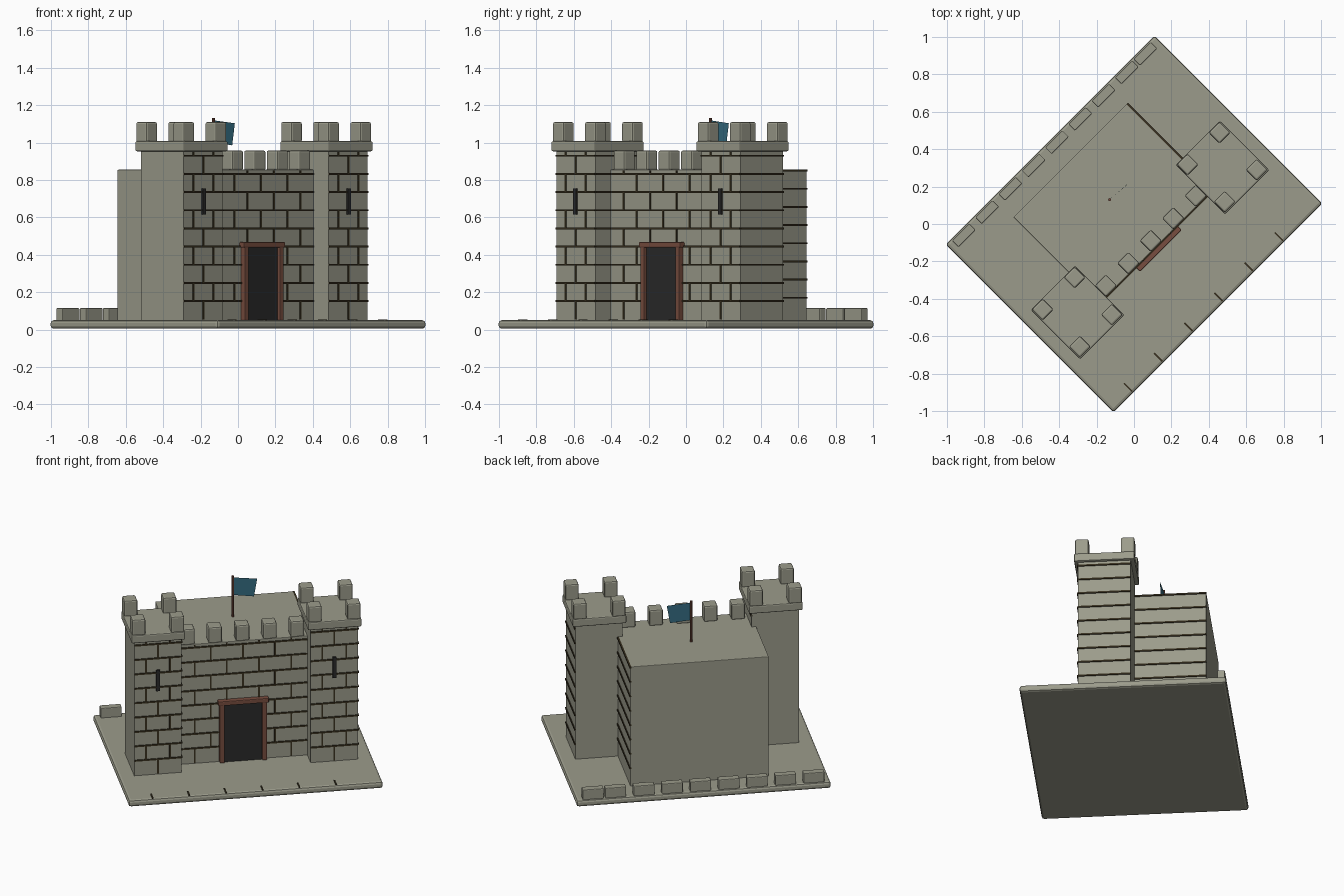
import bpy, bmesh, math
from mathutils import Matrix, Vector

if "Cube" in bpy.data.objects:
    bpy.data.objects.remove(bpy.data.objects["Cube"])

# The keep is built facing -y, then every mesh is turned 45 degrees
TURN = Matrix.Rotation(math.radians(45), 4, 'Z')


def material(name, rgb):
    m = bpy.data.materials.new(name)
    m.diffuse_color = (*rgb, 1)
    m.use_nodes = True
    m.node_tree.nodes["Principled BSDF"].inputs["Base Color"].default_value = m.diffuse_color
    return m


STONE = material("stone", (0.33, 0.33, 0.26))
MORTAR = material("mortar", (0.04, 0.03, 0.014))
WOOD = material("wood", (0.19, 0.075, 0.05))
DARK = material("dark_opening", (0.024, 0.024, 0.024))
CLOTH = material("blue_cloth", (0.035, 0.15, 0.22))


def finish(name, bm, mat, bevel=0):
    me = bpy.data.meshes.new(name)
    bm.transform(TURN)
    bm.to_mesh(me)
    bm.free()
    me.materials.append(mat)
    ob = bpy.data.objects.new(name, me)
    bpy.context.collection.objects.link(ob)
    if bevel:
        mod = ob.modifiers.new("worn_edges", 'BEVEL')
        mod.width = bevel
        mod.segments = 2
    return ob


def boxes(name, spans, mat, bevel=0):
    """Each span is (x0, x1, y0, y1, z0, z1)."""
    bm = bmesh.new()
    for x0, x1, y0, y1, z0, z1 in spans:
        mid = Vector((x0 + x1, y0 + y1, z0 + z1)) / 2
        size = Matrix.Diagonal((x1 - x0, y1 - y0, z1 - z0, 1))
        bmesh.ops.create_cube(bm, size=1, matrix=Matrix.Translation(mid) @ size)
    return finish(name, bm, mat, bevel)


def block(x, y, w, d, z0, z1):
    return (x - w / 2, x + w / 2, y - d / 2, y + d / 2, z0, z1)


ROW, FIRST, OUT, T = 0.0972, 0.152, 0.006, 0.005


def front_joints(x0, x1, y, rows, top, even, odd):
    """Bed joints and staggered upright joints on a front face."""
    out = []
    for k in range(rows + 1):
        z = FIRST + ROW * k
        if k < rows:
            out.append((x0, x1, y - OUT, y + 0.005, z - T, z + T))
        for x in (odd if k % 2 else even):
            out.append((x - T, x + T, y - OUT + 0.001, y + 0.005,
                        max(0.05, z - ROW), min(z, top)))
    return out


def side_joints(x, y0, y1, start, rows):
    return [(x - 0.005, x + OUT, y0, y1, start + ROW * k - T, start + ROW * k + T)
            for k in range(rows)]


# Ground slab with cracks along its front edge
boxes("ground_slab", [(-0.79, 0.79, -0.635, 0.635, 0.005, 0.05)], STONE, 0.015)
boxes("slab_cracks", [block(-0.64 + 0.228 * k, -0.595, 0.009, 0.062, 0.045, 0.054)
                      for k in range(6)], MORTAR)

# Row of curb stones at the back
boxes("curb_stones", [block(x, 0.6, 0.13, 0.048, 0.045, 0.115)
                      for x in [-0.686 + 0.176 * k for k in range(8)] + [0.686]],
      STONE, 0.005)

# Main hall
boxes("hall", [(-0.43, 0.43, -0.17, 0.482, 0.04, 0.855)], STONE, 0.004)
boxes("hall_front_joints",
      front_joints(-0.4, 0.4, -0.17, 8, 0.85,
                   [-0.3, -0.1, 0.1, 0.3], [-0.2, 0, 0.2]), MORTAR)
boxes("hall_side_joints", side_joints(0.43, 0.04, 0.482, 0.17, 8), MORTAR)
boxes("hall_battlements", [block(0.17 * k, -0.127, 0.085, 0.085, 0.85, 0.958)
                           for k in range(-2, 3)], STONE, 0.01)

# Two corner towers
for side, s in (("left", -1), ("right", 1)):
    cx = 0.548 * s
    boxes(side + "_tower", [(cx - 0.147, cx + 0.147, -0.284, 0.04, 0.04, 0.96)], STONE)
    boxes(side + "_tower_cap",
          [(cx - 0.167, cx + 0.167, -0.307, 0.065, 0.953, 1.007)], STONE, 0.008)
    boxes(side + "_tower_battlements",
          [block(cx + dx, y, 0.083, 0.083, 1.0, 1.11)
           for dx in (-0.121, 0.121) for y in (-0.259, 0.022)], STONE, 0.01)
    joints = front_joints(cx - 0.147, cx + 0.147, -0.284, 9, 0.95,
                          [cx], [cx - 0.075, cx + 0.075])
    joints += side_joints(cx + 0.147, -0.284, 0.04, FIRST, 9)
    boxes(side + "_tower_joints", joints, MORTAR)
    boxes(side + "_arrow_slit", [block(cx, -0.284, 0.022, 0.024, 0.615, 0.755)], DARK)

# Doorway with wooden frame
boxes("door_panel", [(-0.125, 0.125, -0.183, -0.165, 0.05, 0.445)], DARK)
boxes("door_frame", [(-0.147, -0.117, -0.2, -0.165, 0.05, 0.445),
                     (0.117, 0.147, -0.2, -0.165, 0.05, 0.445),
                     (-0.157, 0.157, -0.203, -0.165, 0.438, 0.468)], WOOD, 0.005)

# Flag pole and flag
bm = bmesh.new()
bmesh.ops.create_cone(bm, cap_ends=True, segments=8, radius1=0.008, radius2=0.008,
                      depth=0.285, matrix=Matrix.Translation((0, 0.184, 0.9875)))
finish("flag_pole", bm, WOOD)
bm = bmesh.new()
bm.faces.new([bm.verts.new(p) for p in ((0.006, 0.184, 1.0), (0.13, 0.174, 0.985),
                                        (0.15, 0.174, 1.103), (0.006, 0.184, 1.118))])
finish("flag", bm, CLOTH)
